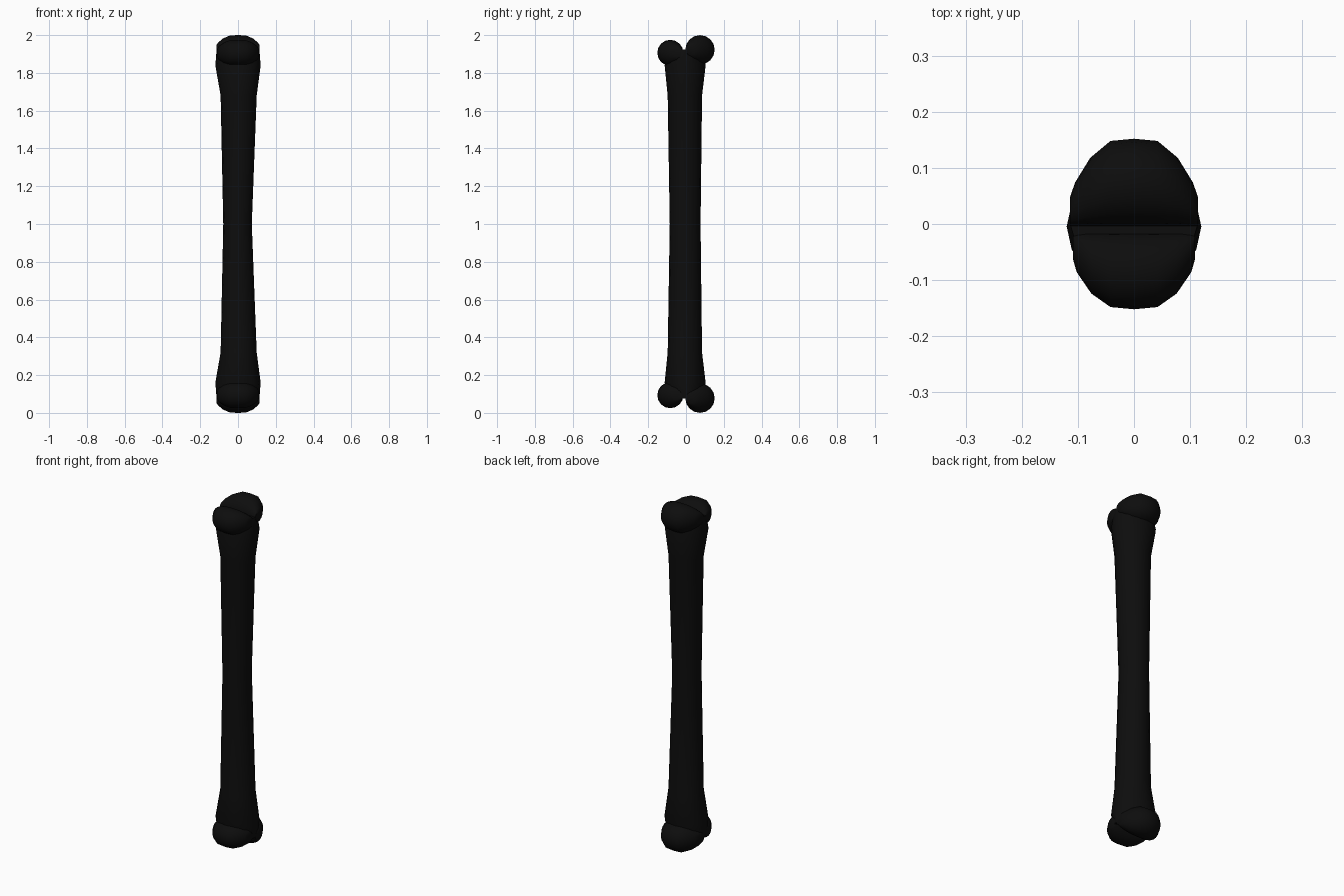
import bpy, bmesh
from math import sin, cos, pi
from mathutils import Vector

if "Cube" in bpy.data.objects:
    bpy.data.objects.remove(bpy.data.objects["Cube"])

SIDES = 16
black = bpy.data.materials.new("black")
black.diffuse_color = (0.004, 0.004, 0.004, 1)
black.use_nodes = True
black.node_tree.nodes["Principled BSDF"].inputs["Base Color"].default_value = black.diffuse_color


def loft(name, rings):
    """Skin a list of equal-length point rings and cap both ends."""
    bm = bmesh.new()
    loops = [[bm.verts.new(p) for p in ring] for ring in rings]
    for a, b in zip(loops, loops[1:]):
        for i in range(SIDES):
            j = (i + 1) % SIDES
            bm.faces.new((a[i], a[j], b[j], b[i]))
    bm.faces.new(loops[0])
    bm.faces.new(loops[-1])
    bmesh.ops.recalc_face_normals(bm, faces=bm.faces)
    me = bpy.data.meshes.new(name)
    bm.to_mesh(me)
    bm.free()
    ob = bpy.data.objects.new(name, me)
    bpy.context.collection.objects.link(ob)
    me.materials.append(black)
    bpy.ops.object.select_all(action='DESELECT')
    ob.select_set(True)
    bpy.context.view_layer.objects.active = ob
    bpy.ops.object.shade_smooth_by_angle(angle=0.8)
    return ob


def ellipse(x0, x1, y0, y1, z):
    cx, cy, rx, ry = (x0 + x1) / 2, (y0 + y1) / 2, (x1 - x0) / 2, (y1 - y0) / 2
    return [Vector((cx + rx * cos(2 * pi * i / SIDES),
                    cy + ry * sin(2 * pi * i / SIDES), z)) for i in range(SIDES)]


# Shaft: left, right, front, back limits at each height, mirrored about z = 1
half = [(-0.078, 0.073, -0.086, 0.077, 1.0),
        (-0.092, 0.099, -0.097, 0.085, 1.68),
        (-0.12, 0.12, -0.113, 0.104, 1.84),
        (-0.113, 0.113, -0.08, 0.075, 1.925)]
lower = [h[:4] + (2 - h[4],) for h in reversed(half[1:])]
loft("shaft", [ellipse(*h) for h in lower + half])


# Knobs: rounded rolls across x, flush with the dividing groove on one side
def knob(name, inner, side, z, steps):
    rows = [(-x, r) for x, r in reversed(steps)] + [(0, steps[0][1] + 0.002)] + steps
    return loft(name, [[Vector((x, inner + side * r + r * sin(2 * pi * i / SIDES),
                                z + r * cos(2 * pi * i / SIDES)))
                        for i in range(SIDES)] for x, r in rows])


big = [(0.042, 0.076), (0.078, 0.061), (0.105, 0.039), (0.114, 0.026)]
small = [(0.042, 0.067), (0.076, 0.055), (0.102, 0.036), (0.109, 0.024)]
for end, flip in (("upper", 1), ("lower", -1)):
    knob(end + "_back_knob", -0.004, 1, 1 + flip * 0.922, big)
    knob(end + "_front_knob", -0.014, -1, 1 + flip * 0.906, small)
